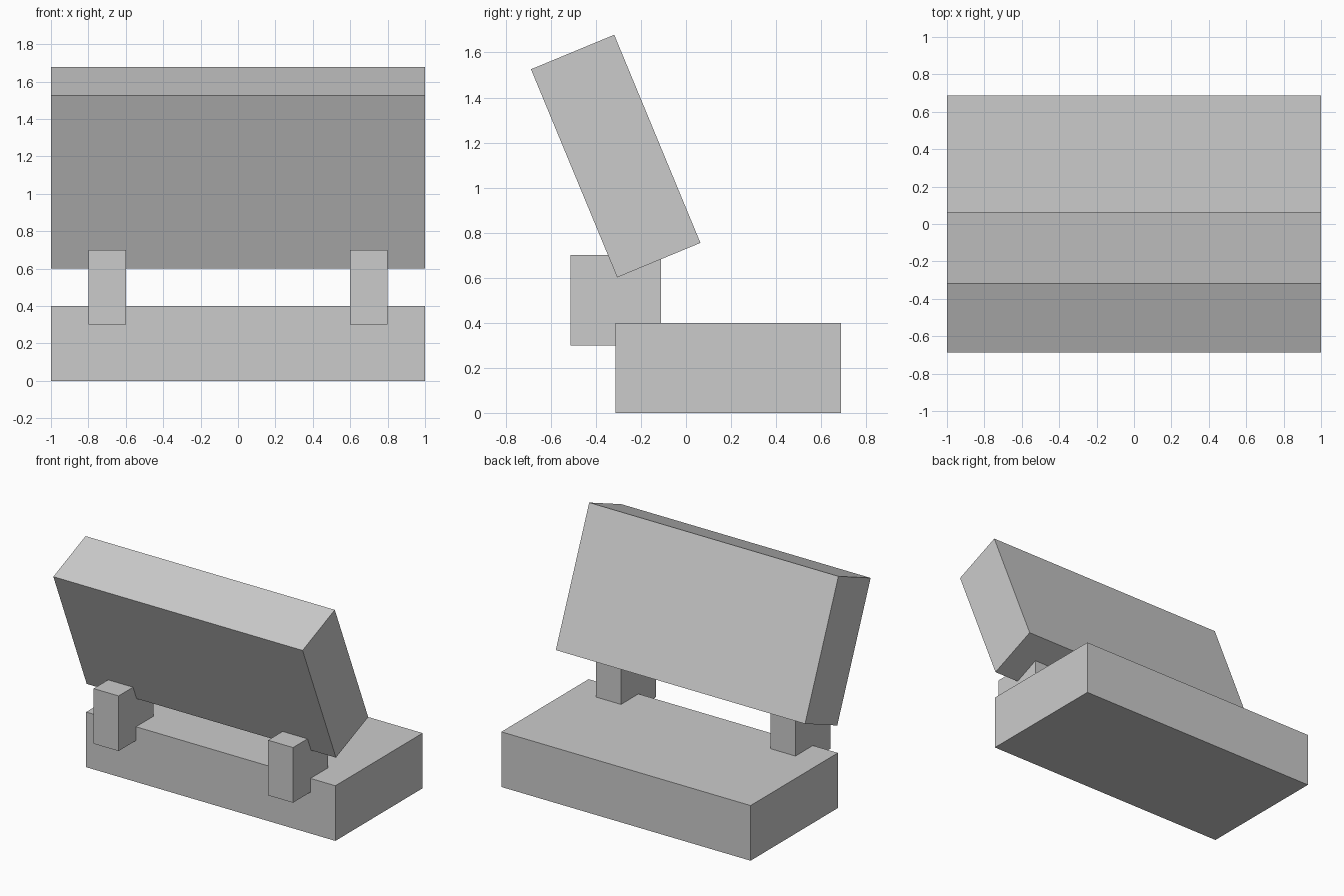
import bpy
from math import radians

old = bpy.data.objects.get("Cube")
if old:
    bpy.data.objects.remove(old, do_unlink=True)

# Single grey colour
grey = bpy.data.materials.new("plain_grey")
grey.use_nodes = True
colour = (0.6, 0.6, 0.6, 1)
grey.diffuse_color = colour
grey.node_tree.nodes["Principled BSDF"].inputs["Base Color"].default_value = colour


def box(name, size, centre, tilt=0):
    bpy.ops.mesh.primitive_cube_add(size=1, location=centre)
    ob = bpy.context.object
    ob.name = name
    ob.scale = size
    ob.rotation_euler.x = radians(tilt)
    ob.data.materials.append(grey)
    return ob


# Flat base slab
box("base", (2, 1, 0.4), (0, 0.188, 0.2))

# Hinge blocks at the front edge
for side, x in (("left", 0.7), ("right", -0.7)):
    box("hinge_" + side, (0.2, 0.4, 0.4), (x, -0.312, 0.5))

# Open lid leaning forward over the hinges
box("lid", (2, 0.4, 1), (0, -0.312, 1.14), tilt=22.5)
